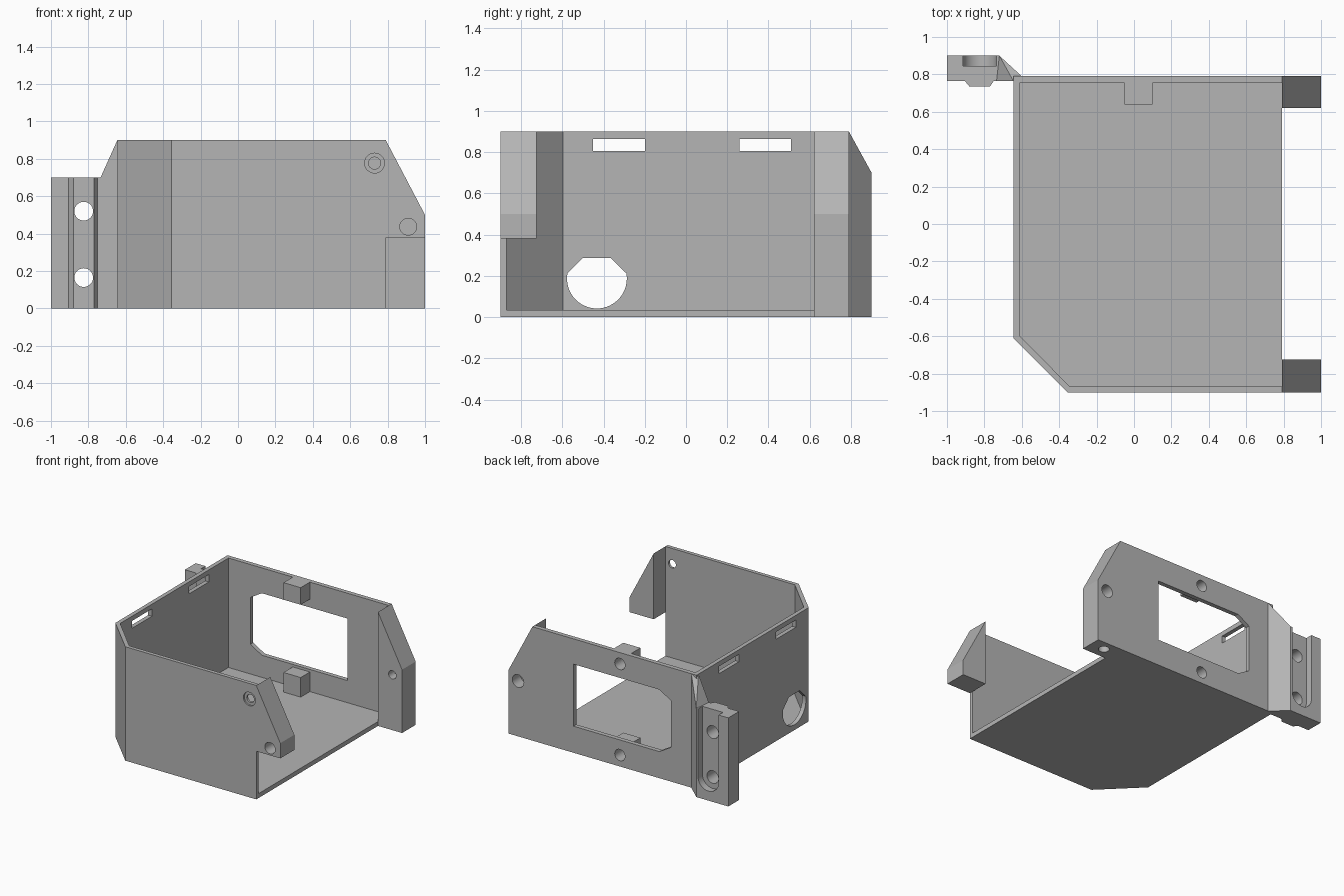
import bpy, bmesh
from math import sin, cos, radians
from mathutils import Vector

cube = bpy.data.objects.get("Cube")
if cube:
    bpy.data.objects.remove(cube, do_unlink=True)

grey = bpy.data.materials.new("mid grey plastic")
grey.use_nodes = True
colour = (0.46, 0.46, 0.46, 1)
grey.diffuse_color = colour
grey.node_tree.nodes["Principled BSDF"].inputs["Base Color"].default_value = colour


def finish(name, bm):
    bmesh.ops.recalc_face_normals(bm, faces=bm.faces)
    mesh = bpy.data.meshes.new(name)
    bm.to_mesh(mesh)
    bm.free()
    mesh.materials.append(grey)
    ob = bpy.data.objects.new(name, mesh)
    bpy.context.collection.objects.link(ob)
    return ob


def prism(name, outline, axis, lo, hi):
    """Extrude a flat outline along one axis between lo and hi."""
    place = {"x": lambda a, b, t: (t, a, b),
             "y": lambda a, b, t: (a, t, b),
             "z": lambda a, b, t: (a, b, t)}[axis]
    bm = bmesh.new()
    face = bm.faces.new([bm.verts.new(place(a, b, lo)) for a, b in outline])
    out = bmesh.ops.extrude_face_region(bm, geom=[face])
    shift = Vector(place(0, 0, hi - lo))
    bmesh.ops.translate(bm, vec=shift,
                        verts=[v for v in out["geom"] if isinstance(v, bmesh.types.BMVert)])
    return finish(name, bm)


def rect(a0, a1, b0, b1):
    return [(a0, b0), (a1, b0), (a1, b1), (a0, b1)]


def arc(a, b, r, start=0, end=360, steps=32):
    count = steps if end - start == 360 else steps + 1
    angles = [radians(start + (end - start) * i / steps) for i in range(count)]
    return [(a + r * cos(t), b + r * sin(t)) for t in angles]


def cut(ob, outline, axis, lo, hi):
    """Subtract a prism from a part."""
    cutter = prism("cutter", outline, axis, lo, hi)
    cutter.hide_render = True
    mod = ob.modifiers.new("cut", "BOOLEAN")
    mod.operation, mod.solver, mod.object = "DIFFERENCE", "EXACT", cutter
    bpy.context.view_layer.update()
    graph = bpy.context.evaluated_depsgraph_get()
    mesh = bpy.data.meshes.new_from_object(ob.evaluated_get(graph))
    ob.modifiers.clear()
    ob.data = mesh
    bpy.data.objects.remove(cutter, do_unlink=True)


# Tray: walls around three sides with one clipped corner, and the floor
inner = [(0.79, 0.755), (-0.612, 0.755), (-0.612, -0.597), (-0.342, -0.87), (0.79, -0.87)]
outer = [(0.79, -0.9), (-0.355, -0.9), (-0.645, -0.61), (-0.645, 0.79), (0.79, 0.79)]
walls = prism("walls", outer + inner, "z", 0, 0.9)
floor = prism("floor", inner, "z", 0, 0.035)

# Window in the back wall, clipped on one side
window = [(0.43, 0.21), (0.43, 0.7), (-0.32, 0.7), (-0.42, 0.64), (-0.42, 0.27), (-0.32, 0.21)]
cut(walls, window, "y", 0.7, 0.85)

# Strap slots and cable opening in the side wall
for y in (-0.45, 0.26):
    cut(walls, rect(y, y + 0.25, 0.805, 0.863), "x", -0.7, -0.55)
cable = arc(-0.432, 0.187, 0.145, 170, 370) + [(-0.365, 0.287), (-0.5, 0.287)]
cut(walls, cable, "x", -0.7, -0.55)

# Countersunk screw hole in the front wall
cut(walls, arc(0.73, 0.777, 0.053), "y", -0.95, -0.888)
cut(walls, arc(0.73, 0.777, 0.032), "y", -0.95, -0.8)

# Screw bosses inside the back wall, above and below the window
for name, low, high, hole in (("upper_boss", 0.765, 0.9, 0.81), ("lower_boss", 0.035, 0.19, 0.09)):
    boss = prism(name, rect(-0.05, 0.1, low, high), "y", 0.64, 0.755)
    for part in (walls, boss):
        cut(part, arc(0.025, hole, 0.045), "y", 0.69, 0.85)

# End posts beside the open side, sloped at the top
def post(name, bottom, y0, y1):
    return prism(name, [(0.79, bottom), (1, bottom), (1, 0.5), (0.79, 0.9)], "y", y0, y1)

front_post = post("front_post", 0.38, -0.9, -0.725)
cut(front_post, arc(0.91, 0.437, 0.045), "y", -0.95, -0.8)
back_post = post("back_post", 0, 0.62, 0.79)
cut(back_post, arc(0.915, 0.437, 0.05), "y", 0.69, 0.85)
cut(back_post, arc(0.915, 0.437, 0.033), "y", 0.55, 0.85)
cut(back_post, arc(0.88, 0.71, 0.04), "z", -0.1, 0.08)

# Mounting ear with a front rib, a round-ended recess and two screw holes
ear_outline = [(-1, 0.9), (-1, 0.765), (-0.905, 0.765), (-0.88, 0.735), (-0.77, 0.735),
               (-0.75, 0.765), (-0.72, 0.765), (-0.72, 0.9)]
ear = prism("mounting_ear", ear_outline, "z", 0, 0.7)
recess = arc(-0.825, 0.165, 0.09, 180, 360) + [(-0.735, 0.8), (-0.915, 0.8)]
cut(ear, recess, "y", 0.845, 0.95)
for z in (0.165, 0.52):
    cut(ear, arc(-0.825, z, 0.05), "y", 0.7, 0.95)

# Gusset joining the ear to the tray corner, rising to the wall top
near = [(-0.645, 0.765), (-0.6, 0.79)]
far = [(-0.735, 0.765), (-0.72, 0.9)]
bm = bmesh.new()
for points, z in ((near + far, 0), (far, 0.7), (near, 0.9)):
    for x, y in points:
        bm.verts.new((x, y, z))
bmesh.ops.convex_hull(bm, input=bm.verts)
gusset = finish("ear_gusset", bm)

# Smooth the round holes while keeping every edge sharp
bpy.ops.object.select_all(action="DESELECT")
for ob in (walls, front_post, back_post, ear):
    ob.select_set(True)
bpy.context.view_layer.objects.active = walls
bpy.ops.object.shade_smooth_by_angle(angle=radians(25))
